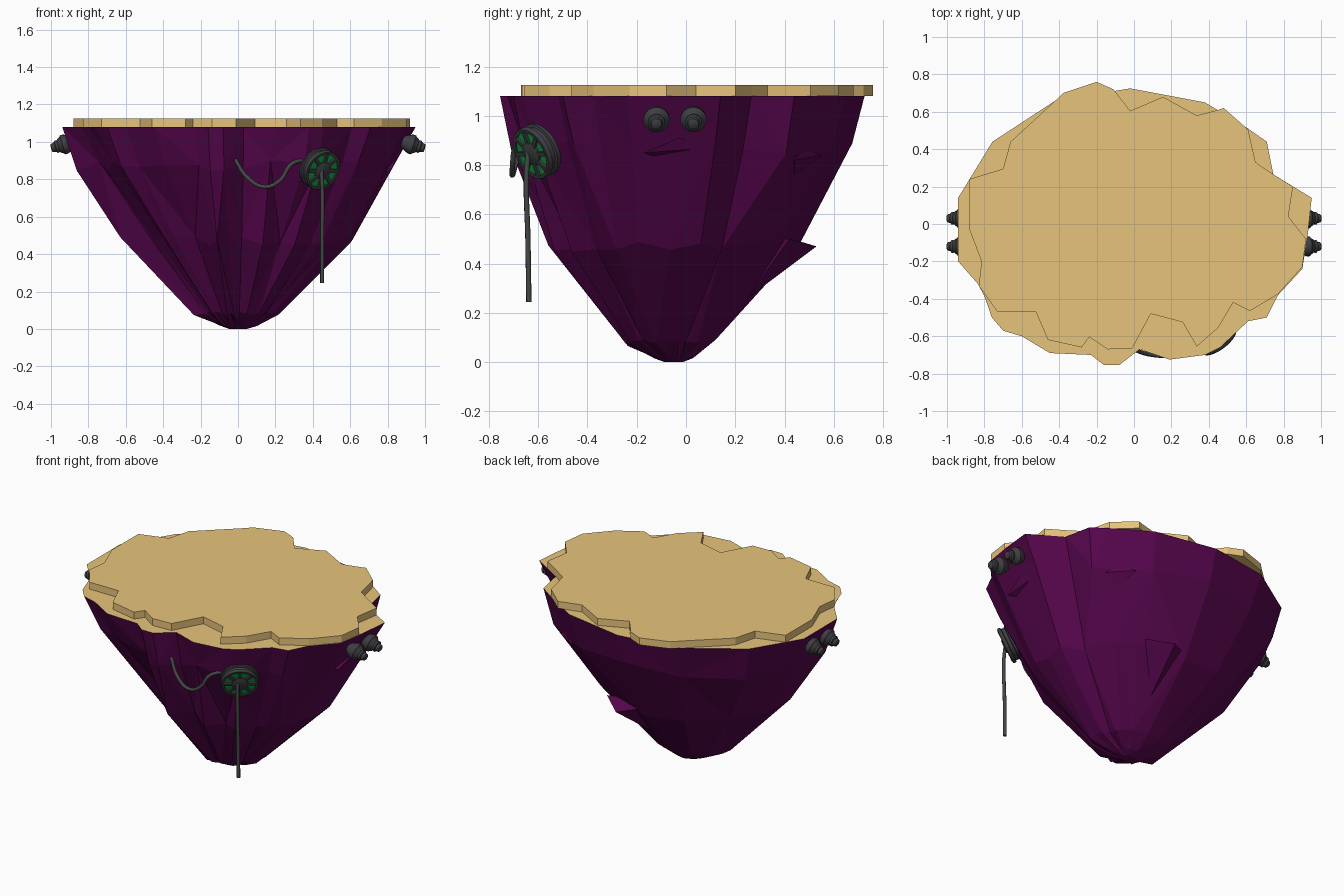
import bpy, bmesh, math, random
from mathutils import Vector, Matrix

if "Cube" in bpy.data.objects:
    bpy.data.objects.remove(bpy.data.objects["Cube"])

random.seed(11)


def mat(name, rgb):
    m = bpy.data.materials.new(name)
    m.diffuse_color = (*rgb, 1)
    m.use_nodes = True
    m.node_tree.nodes["Principled BSDF"].inputs["Base Color"].default_value = m.diffuse_color
    return m


PURPLE = mat("purple_rock", (0.095, 0.002, 0.075))
SAND = mat("sand", (0.80, 0.55, 0.20))
GREY = mat("dark_grey", (0.048, 0.049, 0.055))
HOSE = mat("hose_grey", (0.055, 0.064, 0.06))
GREEN = mat("green", (0.005, 0.36, 0.06))


def finish(bm, name, mats, smooth=False):
    bmesh.ops.recalc_face_normals(bm, faces=bm.faces[:])
    me = bpy.data.meshes.new(name)
    bm.to_mesh(me)
    bm.free()
    for m in mats:
        me.materials.append(m)
    ob = bpy.data.objects.new(name, me)
    bpy.context.collection.objects.link(ob)
    if smooth:
        bpy.context.view_layer.objects.active = ob
        ob.select_set(True)
        bpy.ops.object.shade_smooth_by_angle(angle=math.radians(35))
        ob.select_set(False)
    return ob


def lathe(name, profile, frame, material, sides=24, closed=False):
    """Spin (radius, height) points round the local z axis of a frame."""
    bm = bmesh.new()
    rings = [[bm.verts.new(frame @ Vector((r * math.cos(a), r * math.sin(a), h)))
              for a in (2 * math.pi * i / sides for i in range(sides))] for r, h in profile]
    pairs = list(zip(rings, rings[1:])) + ([(rings[-1], rings[0])] if closed else [])
    for a, b in pairs:
        for i in range(sides):
            j = (i + 1) % sides
            bm.faces.new((a[i], a[j], b[j], b[i]))
    if not closed:
        bm.faces.new(rings[0])
        bm.faces.new(rings[-1])
    return finish(bm, name, [material], True)


def axis_frame(centre, axis):
    return Matrix.Translation(centre) @ Vector(axis).to_track_quat('Z', 'Y').to_matrix().to_4x4()


# Rock: top outline shrunk down through jittered rings
rim = [(-.94, .14), (-.757, .44), (-.42, .66), (-.02, .725), (.38, .65), (.61, .51),
       (.71, .44), (.745, .265), (.95, .14), (.93, -.05), (.9, -.24), (.77, -.38), (.71, -.5),
       (.61, -.52), (.46, -.66), (.38, -.7), (.19, -.725), (.03, -.67), (-.08, -.755),
       (-.16, -.755), (-.23, -.7), (-.45, -.69), (-.6, -.6), (-.7, -.57), (-.76, -.5),
       (-.8, -.385), (-.835, -.32), (-.94, -.2)]
# height, scale, y shift, radial jitter, height jitter, front-left scale, right scale
levels = [(1.08, 1, 0, 0, 0, 1, 1), (.87, .925, -.005, .015, .035, .95, .965),
          (.47, .66, -.03, .03, .025, .86, 1), (.08, .25, -.065, .03, .015, .8, .95),
          (.02, .11, -.05, .02, .005, 1, 1), (0, .05, -.05, 0, 0, 1, 1)]
bm = bmesh.new()
rings = []
for k, (z, f, shift, jr, jz, fl, rt) in enumerate(levels):
    ring = []
    for i, (x, y) in enumerate(rim):
        g = f * (1 + random.uniform(-jr, jr))
        if x < -.3 and y < -.3:
            g *= fl
        elif x > .7 and y < .3:
            g *= rt
        if k in (2, 3) and y < -.4 and i % 3 == 0:    # front grooves
            g *= .92
        elif k == 2 and y < -.7:                      # front ridges
            g *= 1.05
        ring.append(bm.verts.new((x * g, y * g + shift, z + random.uniform(-jz, jz))))
    rings.append(ring)
n = len(rim)
for k, (a, b) in enumerate(zip(rings, rings[1:])):
    for i in range(n):
        j = (i + 1) % n
        if (i + k) % 2:
            bm.faces.new((a[i], a[j], b[j]))
            bm.faces.new((a[i], b[j], b[i]))
        else:
            bm.faces.new((a[i], a[j], b[i]))
            bm.faces.new((a[j], b[j], b[i]))
cap = bm.faces.new(rings[0])
cap.material_index = 1
bm.faces.new(rings[-1])
bmesh.ops.triangulate(bm, faces=[f for f in bm.faces if len(f.verts) > 4])
finish(bm, "rock", [PURPLE, SAND])

# Jagged chips standing out of the rock
chips = {"rear_rock_chip": [(.13, .53, .47), (-.02, .43, .5), (.27, .42, .5), (.08, .25, .26), (.1, .36, .5)],
         "side_rock_chip": [(.53, .48, .87), (.44, .55, .84), (.59, .44, .82), (.50, .44, .76), (.45, .4, .84)],
         "right_rock_ledge": [(.845, -.03, .91), (.82, .1, .87), (.82, -.17, .85), (.7, -.03, .80), (.7, 0, .92)]}
for name, pts in chips.items():
    bm = bmesh.new()
    for p in pts:
        bm.verts.new(p)
    bmesh.ops.convex_hull(bm, input=bm.verts[:])
    finish(bm, name, [PURPLE])

# Sand plate with a ragged edge
edge = [(-.42, .66), (-.66, .44), (-.7, .295), (-.88, .24), (-.88, -.03), (-.815, -.2),
        (-.83, -.33), (-.73, -.47), (-.525, -.47), (-.46, -.62), (-.28, -.66), (-.24, -.605),
        (-.14, -.67), (-.01, -.665), (.09, -.48), (.26, -.525), (.335, -.655), (.45, -.555),
        (.53, -.42), (.62, -.465), (.77, -.375), (.9, -.23), (.92, -.08), (.825, .04),
        (.85, .2), (.745, .265), (.65, .33), (.61, .505), (.48, .62), (.45, .61), (.335, .58),
        (.155, .68), (-.02, .605), (-.11, .72), (-.2, .76), (-.38, .7)]
bm = bmesh.new()
base = bm.faces.new([bm.verts.new((x, y, 1.08)) for x, y in edge])
top = bmesh.ops.extrude_face_region(bm, geom=[base], use_keep_orig=True)
bmesh.ops.translate(bm, vec=(0, 0, .045), verts=[v for v in top["geom"] if isinstance(v, bmesh.types.BMVert)])
bmesh.ops.triangulate(bm, faces=[f for f in bm.faces if len(f.verts) > 4])
finish(bm, "sand_plate", [SAND])

# Four side nozzles, two per side
nozzle = [(.03, -.06), (.045, -.03), (.053, -.012), (.053, .004), (.046, .008), (.04, .02),
          (.032, .028), (.034, .034), (.034, .042), (.026, .046), (.022, .064), (.016, .068)]
for side, label in ((1, "right"), (-1, "left")):
    for i, y in enumerate((-.12, .03)):
        lathe(f"{label}_nozzle_{i + 1}", nozzle,
              axis_frame((side * .934, y, .985), (side, 0, -.3)), GREY, 20)

# Hose reel on the front: drum shell, green coil, hub and spokes
reel = axis_frame((.437, -.605, .857), (.55, -.74, -.38))
lathe("reel_drum", [(.094, .034), (.108, .034), (.112, .028), (.112, .015), (.102, .011), (.102, -.008),
                    (.112, -.012), (.112, -.03), (.1, -.045), (.06, -.11), (.05, -.11), (.05, .0), (.094, .0)],
      reel, GREY, 32, True)
lathe("reel_coil", [(.095, 0), (.095, .026)], reel, GREEN, 32)
lathe("reel_hub", [(.05, .01), (.05, .034), (.035, .042)], reel, GREY, 20)
bm = bmesh.new()
for i in range(8):
    place = reel @ Matrix.Rotation(2 * math.pi * i / 8, 4, 'Z') @ Matrix.Translation((.068, 0, .03))
    bmesh.ops.create_cube(bm, size=1, matrix=place @ Matrix.Diagonal((.06, .018, .014, 1)))
finish(bm, "reel_spokes", [GREY])


# Hoses
def hose(name, pts, radius):
    cu = bpy.data.curves.new(name, 'CURVE')
    cu.dimensions = '3D'
    cu.bevel_depth = radius
    cu.bevel_resolution = 2
    cu.use_fill_caps = True
    sp = cu.splines.new('BEZIER')
    sp.bezier_points.add(len(pts) - 1)
    for b, p in zip(sp.bezier_points, pts):
        b.co = p
        b.handle_left_type = b.handle_right_type = 'AUTO'
    cu.materials.append(HOSE)
    ob = bpy.data.objects.new(name, cu)
    bpy.context.collection.objects.link(ob)


hose("looped_hose", [(-.015, -.66, .905), (.05, -.69, .81), (.14, -.705, .76), (.22, -.705, .79),
                     (.285, -.69, .88), (.35, -.65, .905)], .011)
hose("hanging_hose", [(.445, -.64, .86), (.45, -.648, .76), (.45, -.642, .5), (.45, -.638, .245)], .011)
